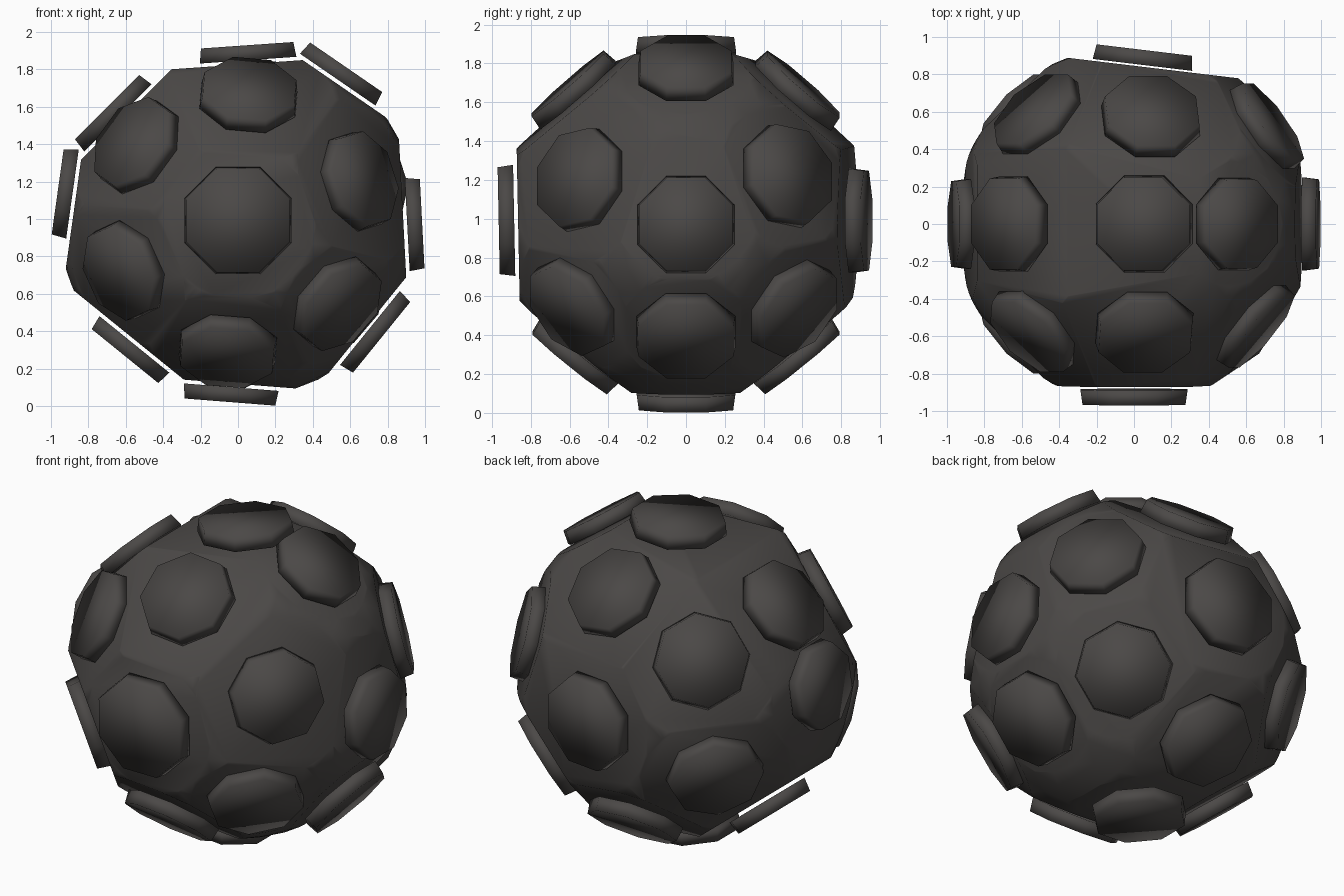
import bpy, bmesh, math
from mathutils import Vector

if "Cube" in bpy.data.objects:
    bpy.data.objects.remove(bpy.data.objects["Cube"])

MID = Vector((0, 0, 1))


def material(name, col):
    m = bpy.data.materials.new(name)
    m.diffuse_color = (*col, 1)
    m.use_nodes = True
    m.node_tree.nodes["Principled BSDF"].inputs["Base Color"].default_value = m.diffuse_color
    return m


dark = material("charcoal grey", (0.07, 0.065, 0.062))


def on_ring(angle, radius, y):
    a = math.radians(angle)
    return Vector((radius * math.cos(a), y, radius * math.sin(a)))


def octagon(centre, normal, radius):
    """Eight points around centre, one side lying along the y axis tangent."""
    n = normal.normalized()
    up = Vector((0, 1, 0)) if abs(n.y) < 0.9 else Vector((0, 0, 1))
    u = up.cross(n).normalized()
    v = n.cross(u)
    return [centre + radius * (u * math.cos(a) + v * math.sin(a))
            for a in (math.pi / 8 + i * math.pi / 4 for i in range(8))]


def finish(bm, name):
    bmesh.ops.recalc_face_normals(bm, faces=bm.faces)
    for f in bm.faces:
        f.smooth = True
    mesh = bpy.data.meshes.new(name)
    bm.to_mesh(mesh)
    bm.free()
    mesh.materials.append(dark)
    ob = bpy.data.objects.new(name, mesh)
    bpy.context.collection.objects.link(ob)


# Plate layout: (outer face centre, normal, radius, depth of core flat below)
plates = []
# middle belt of eight: position angle, normal angle, distance, radius
for pos, nrm, d, r in [(-1.5, 3, 0.985, 0.27), (54.5, 55.5, 0.996, 0.265),
                       (87, 94, 0.93, 0.28), (139.5, 135, 0.92, 0.275),
                       (171.5, 172, 0.975, 0.26), (230.5, 231, 0.95, 0.26),
                       (267.5, 265.5, 0.98, 0.275), (-39.5, -39, 0.995, 0.275)]:
    plates.append((on_ring(pos, d, 0), on_ring(nrm, 1, 0), r, 0.1))
# front ring then back ring of six: angle, distance from y axis, y
for ring in [(17.5, 0.715, -0.575), (85, 0.70, -0.61), (144, 0.705, -0.605),
             (204.5, 0.705, -0.615), (265.5, 0.745, -0.60), (-40.5, 0.735, -0.615),
             (17.5, 0.78, 0.55), (82, 0.70, 0.605), (142, 0.69, 0.615),
             (204.5, 0.705, 0.615), (266, 0.745, 0.60), (-40.5, 0.75, 0.585)]:
    p = on_ring(*ring)
    vertical = abs(math.cos(math.radians(ring[0]))) < 0.2
    plates.append((p, p.copy(), 0.278, 0.095 if vertical else 0.075))
# front and back poles
plates.append((Vector((0, -0.965, -0.01)), Vector((0, -1, -0.02)), 0.31, 0.1))
plates.append((Vector((0.055, 0.93, -0.01)), Vector((0.12, 1, 0)), 0.29, 0.09))

# Core: sphere sliced flat beneath every plate
bm = bmesh.new()
bmesh.ops.create_icosphere(bm, subdivisions=4, radius=0.96)
for c, n, r, depth in plates:
    n = n.normalized()
    cut = bmesh.ops.bisect_plane(bm, geom=bm.verts[:] + bm.edges[:] + bm.faces[:],
                                 plane_co=c - n * depth, plane_no=n, clear_outer=True)
    rim = [e for e in cut["geom_cut"] if isinstance(e, bmesh.types.BMEdge)]
    bmesh.ops.contextual_create(bm, geom=rim)
bmesh.ops.remove_doubles(bm, verts=bm.verts, dist=0.003)
bmesh.ops.translate(bm, verts=bm.verts, vec=MID)
finish(bm, "core")

# Octagonal plates floating just above the core
for i, (c, n, r, depth) in enumerate(plates):
    bm = bmesh.new()
    top = [bm.verts.new(p + MID) for p in octagon(c, n, r - 0.012)]
    low = [bm.verts.new(p + MID) for p in octagon(c - n.normalized() * 0.08, n, r)]
    bm.faces.new(top)
    bm.faces.new(low[::-1])
    for k in range(8):
        j = (k + 1) % 8
        bm.faces.new((low[k], low[j], top[j], top[k]))
    finish(bm, f"plate_{i + 1}")
